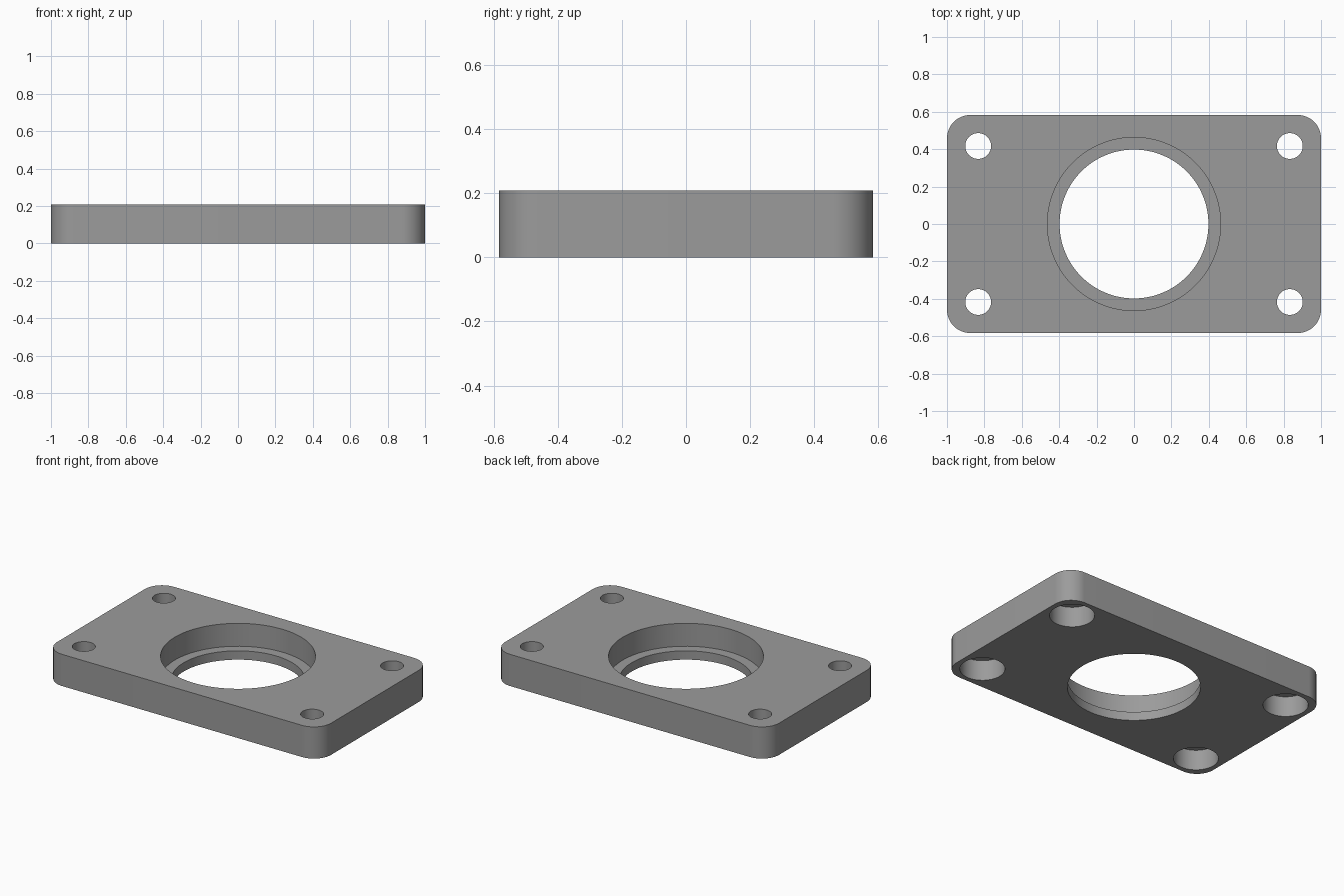
import bpy, bmesh, math

if "Cube" in bpy.data.objects:
    bpy.data.objects.remove(bpy.data.objects["Cube"])

HALF_X, HALF_Y, HEIGHT, CORNER = 1.0, 0.583, 0.209, 0.125

grey = bpy.data.materials.new("machined_grey")
grey.diffuse_color = (0.33, 0.33, 0.33, 1)
grey.use_nodes = True
grey.node_tree.nodes["Principled BSDF"].inputs["Base Color"].default_value = grey.diffuse_color


def cutter(name, radius, x, y, z0, z1, sides):
    """Hidden cylinder used to drill the plate from z0 to z1."""
    bpy.ops.mesh.primitive_cylinder_add(vertices=sides, radius=radius, depth=z1 - z0,
                                        location=(x, y, (z0 + z1) / 2))
    ob = bpy.context.object
    ob.name = name
    ob.hide_render = True
    return ob


# Rounded rectangular plate, extruded from its outline
bm = bmesh.new()
outline = []
for i, (sx, sy) in enumerate([(1, 1), (-1, 1), (-1, -1), (1, -1)]):
    for k in range(17):
        a = math.pi / 2 * (i + k / 16)
        outline.append(bm.verts.new((sx * (HALF_X - CORNER) + CORNER * math.cos(a),
                                     sy * (HALF_Y - CORNER) + CORNER * math.sin(a), 0)))
base = bm.faces.new(outline)
top = bmesh.ops.extrude_face_region(bm, geom=[base])["geom"]
bmesh.ops.translate(bm, verts=[v for v in top if isinstance(v, bmesh.types.BMVert)],
                    vec=(0, 0, HEIGHT))
bmesh.ops.recalc_face_normals(bm, faces=bm.faces)
mesh = bpy.data.meshes.new("flange_plate")
bm.to_mesh(mesh)
bm.free()
mesh.materials.append(grey)
plate = bpy.data.objects.new("flange_plate", mesh)
bpy.context.collection.objects.link(plate)

# Central through hole with a wider seat sunk from the top
cutters = [cutter("centre_hole", 0.398, 0, 0, -0.1, 0.4, 96),
           cutter("bearing_seat", 0.463, 0, 0, 0.058, 0.4, 96)]

# Corner bolt holes, counterbored from the underside
for x in (-0.833, 0.833):
    for y in (-0.417, 0.417):
        cutters.append(cutter("bolt_hole", 0.069, x, y, -0.1, 0.4, 48))
        cutters.append(cutter("bolt_counterbore", 0.135, x, y, -0.1, 0.135, 48))

# Drill the plate, then discard the cutters
bpy.context.view_layer.objects.active = plate
for c in cutters:
    mod = plate.modifiers.new(c.name, 'BOOLEAN')
    mod.operation = 'DIFFERENCE'
    mod.solver = 'EXACT'
    mod.object = c
    bpy.ops.object.modifier_apply(modifier=mod.name)
    bpy.data.objects.remove(c)

# Smooth round walls, crisp rims
bpy.ops.object.select_all(action='DESELECT')
plate.select_set(True)
bpy.ops.object.shade_smooth_by_angle(angle=math.radians(30))
